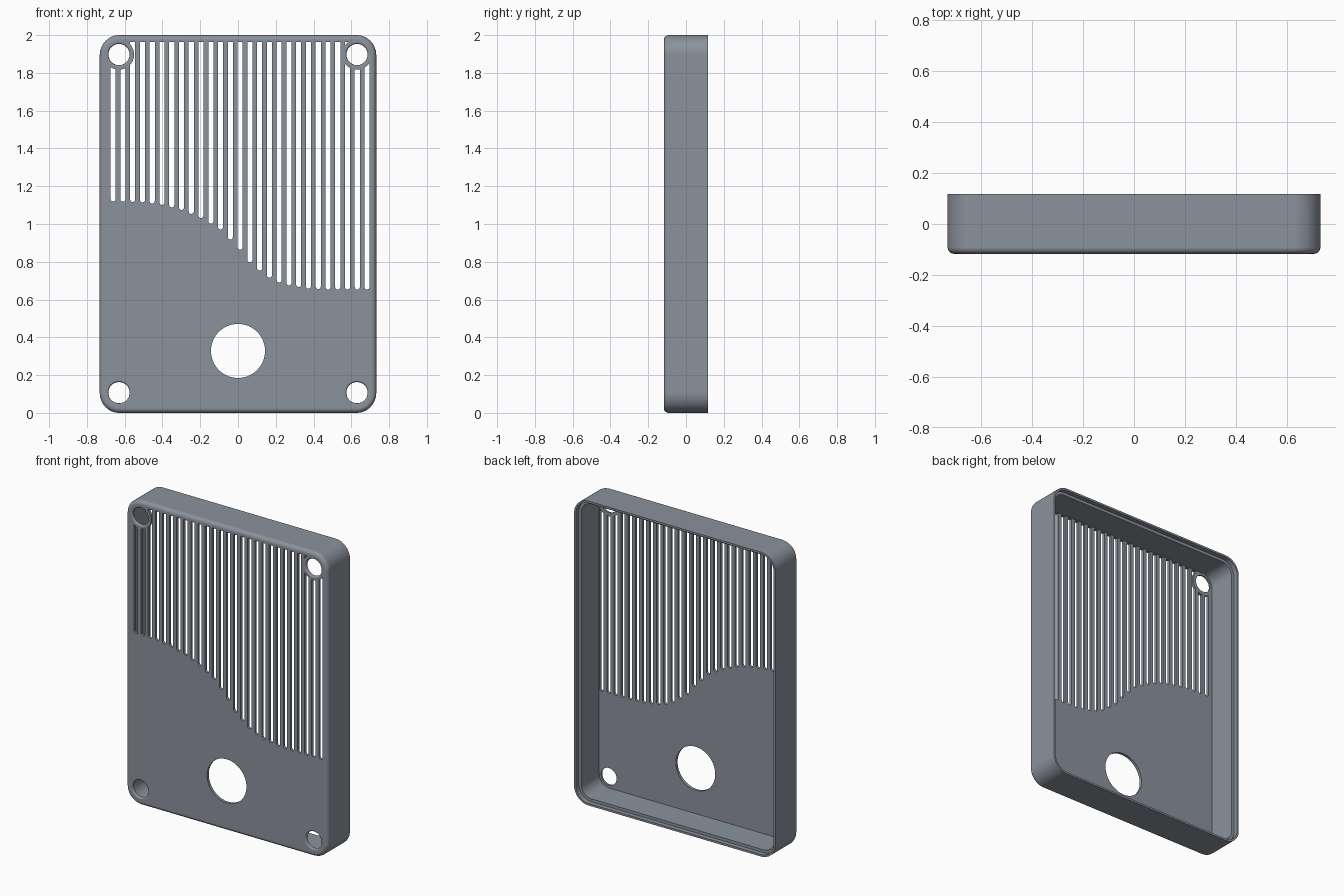
import bpy, bmesh, math

cube = bpy.data.objects.get("Cube")
if cube:
    bpy.data.objects.remove(cube, do_unlink=True)

HALF_W, HEIGHT, HALF_D = 0.732, 2.0, 0.117
CORNER, ROUND = 0.105, 0.025
WALL, FLOOR = 0.032, 0.018
LIP, LIP_DEPTH = 0.013, 0.03
HOLE_X, HOLE_LOW, HOLE_HIGH = 0.63, 0.107, 1.897
HOLE_R, HOLE_ROUND = 0.056, 0.01
COLOUR = (0.26, 0.288, 0.33, 1)


def arc(cx, cz, r, start, end, steps):
    """Points of an arc in the x-z plane, angles in degrees."""
    angles = [math.radians(start + (end - start) * i / steps) for i in range(steps + 1)]
    return [(cx + r * math.cos(a), cz + r * math.sin(a)) for a in angles]


def circle(cx, cz, r, sides=64):
    return arc(cx, cz, r, 0, 360, sides)[:-1]


def rounded_rect(inset):
    """Panel outline, moved inwards by inset."""
    dx, low, high = HALF_W - CORNER, CORNER, HEIGHT - CORNER
    centres = [(dx, high), (-dx, high), (-dx, low), (dx, low)]
    points = []
    for i, (cx, cz) in enumerate(centres):
        points += arc(cx, cz, CORNER - inset, 90 * i, 90 * i + 90, 12)
    return points


def slot_outline(x, low, high, r):
    """Upright slot with a round lower end."""
    return arc(x, low + r, r, 180, 360, 10) + [(x + r, high), (x - r, high)]


def quarter_round(r, steps):
    """(inset, depth) steps of a rounded edge, from the side to the front."""
    angles = [math.radians(90 * i / steps) for i in range(steps + 1)]
    return [(r * (1 - math.cos(a)), r * (1 - math.sin(a))) for a in angles]


def loft(bm, sections):
    """Closed skin through (outline, y) sections, capped at both ends."""
    rings = [[bm.verts.new((x, y, z)) for x, z in pts] for pts, y in sections]
    n = len(rings[0])
    for a, b in zip(rings, rings[1:]):
        for i in range(n):
            j = (i + 1) % n
            bm.faces.new((a[i], a[j], b[j], b[i]))
    bm.faces.new(rings[0])
    bm.faces.new(rings[-1])


def make_object(name, lofts):
    bm = bmesh.new()
    for sections in lofts:
        loft(bm, sections)
    bmesh.ops.recalc_face_normals(bm, faces=bm.faces)
    mesh = bpy.data.meshes.new(name)
    bm.to_mesh(mesh)
    bm.free()
    obj = bpy.data.objects.new(name, mesh)
    bpy.context.collection.objects.link(obj)
    return obj


def activate(obj):
    bpy.ops.object.select_all(action='DESELECT')
    obj.select_set(True)
    bpy.context.view_layer.objects.active = obj


def cut(obj, cutter):
    """Subtract the cutter, then discard it."""
    cutter.hide_render = True
    mod = obj.modifiers.new("cut", 'BOOLEAN')
    mod.operation, mod.solver, mod.object = 'DIFFERENCE', 'EXACT', cutter
    activate(obj)
    bpy.ops.object.modifier_apply(modifier=mod.name)
    bpy.data.objects.remove(cutter, do_unlink=True)


# Open-backed tray with a stepped rear lip and a rounded front edge
shell = [(rounded_rect(inset), y) for inset, y in
         ((WALL, FLOOR - HALF_D), (WALL, HALF_D - LIP_DEPTH),
          (LIP, HALF_D - LIP_DEPTH), (LIP, HALF_D), (0, HALF_D))]
shell += [(rounded_rect(inset), depth - HALF_D) for inset, depth in quarter_round(ROUND, 6)]
panel = make_object("front_panel", [shell])

# Blue-grey plastic
plastic = bpy.data.materials.new("blue_grey_plastic")
plastic.use_nodes = True
plastic.diffuse_color = COLOUR
plastic.node_tree.nodes["Principled BSDF"].inputs["Base Color"].default_value = COLOUR
panel.data.materials.append(plastic)

# Lower ends of the grille slots follow an S-shaped curve
CURVE = [(-0.67, 1.12), (-0.51, 1.115), (-0.40, 1.1), (-0.30, 1.075), (-0.2, 1.034),
         (-0.09, 0.97), (0.01, 0.865), (0.064, 0.796), (0.116, 0.753), (0.165, 0.716),
         (0.22, 0.69), (0.27, 0.675), (0.37, 0.658), (0.48, 0.653), (0.7, 0.653)]


def slot_bottom(x):
    for (x0, z0), (x1, z1) in zip(CURVE, CURVE[1:]):
        if x <= x1:
            return z0 + (z1 - z0) * (x - x0) / (x1 - x0)


slots = []
for i in range(27):
    x = -0.661 + 0.0517 * i
    top = 1.88 if abs(x) > 0.6 else 1.963
    outline = slot_outline(x, slot_bottom(x), top, 0.0135)
    slots.append([(outline, -0.2), (outline, FLOOR - HALF_D + 0.005)])
slot_cutter = make_object("slot_cutter", slots)

# Solid rings are kept around the upper screw holes
keepers = []
for side in (-1, 1):
    ring = circle(side * HOLE_X, HOLE_HIGH, 0.08)
    keepers.append([(ring, -0.3), (ring, 0.1)])
cut(slot_cutter, make_object("ring_keeper", keepers))
cut(panel, slot_cutter)

# Corner screw holes with softened front edges, and the large round opening
holes = []
flare = HOLE_R + HOLE_ROUND
profile = [(flare, -0.2)]
profile += [(HOLE_R + depth, inset - HALF_D) for inset, depth in quarter_round(HOLE_ROUND, 5)]
profile.append((HOLE_R, 0.0))
for side in (-1, 1):
    for z in (HOLE_LOW, HOLE_HIGH):
        holes.append([(circle(side * HOLE_X, z, r), y) for r, y in profile])
opening = circle(0, 0.328, 0.143, 96)
holes.append([(opening, -0.2), (opening, 0.0)])
cut(panel, make_object("hole_cutter", holes))

# Smooth shading with crisp edges
activate(panel)
bpy.ops.object.shade_smooth_by_angle(angle=math.radians(30))
weighted = panel.modifiers.new("weighted_normals", 'WEIGHTED_NORMAL')
weighted.keep_sharp = True
